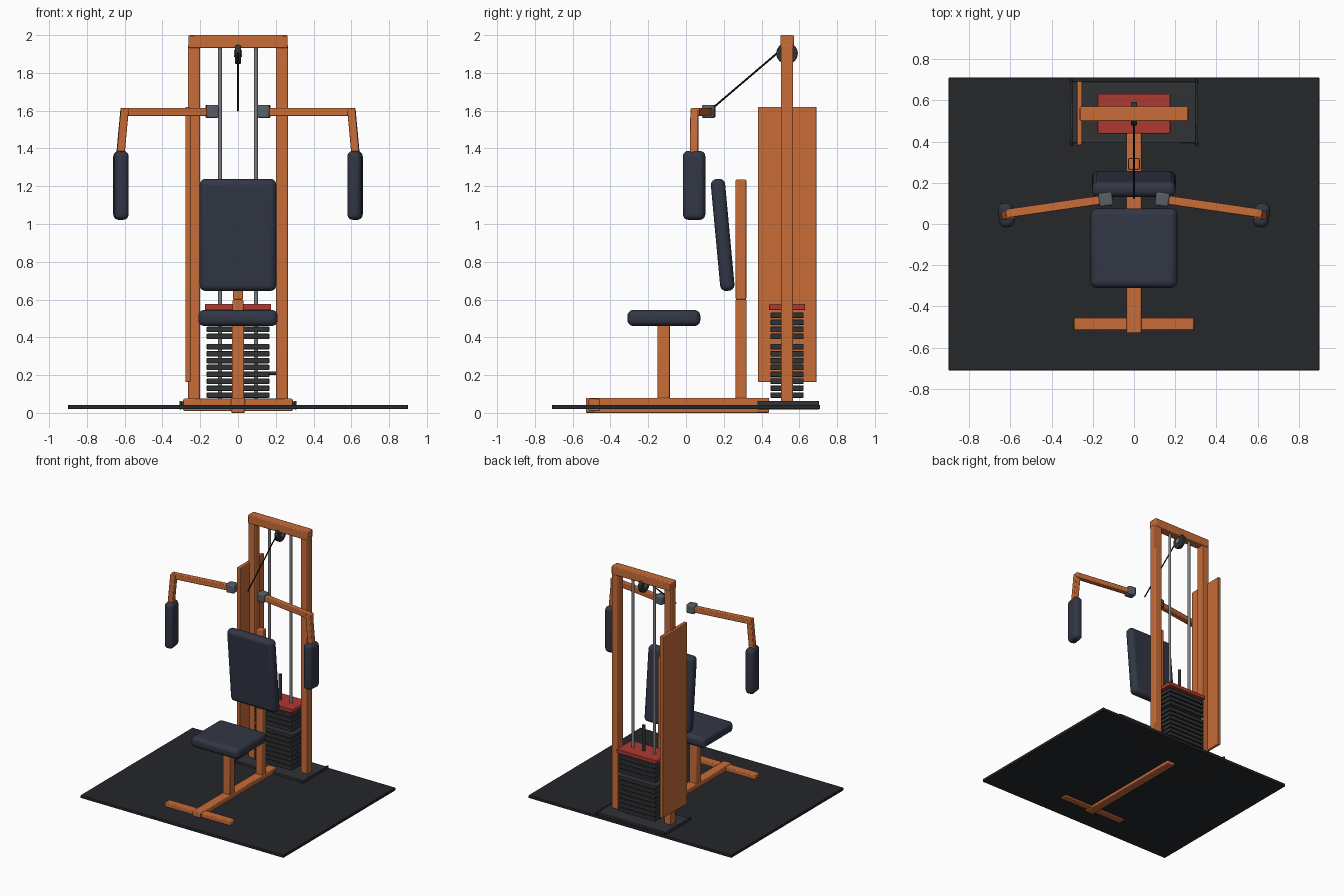
import bpy, math
from mathutils import Vector, Matrix

if "Cube" in bpy.data.objects:
    bpy.data.objects.remove(bpy.data.objects["Cube"])


def material(name, rgb):
    m = bpy.data.materials.new(name)
    m.diffuse_color = (*rgb, 1)
    m.use_nodes = True
    m.node_tree.nodes["Principled BSDF"].inputs["Base Color"].default_value = m.diffuse_color
    return m


ORANGE = material("orange_paint", (0.58, 0.15, 0.04))
PAD = material("pad_vinyl", (0.032, 0.038, 0.06))
MAT = material("mat_rubber", (0.018, 0.02, 0.023))
DARK = material("dark_iron", (0.03, 0.032, 0.036))
STEEL = material("steel", (0.2, 0.21, 0.22))
BLOCK = material("grey_block", (0.1, 0.115, 0.135))
RED = material("red_plate", (0.42, 0.04, 0.03))
CABLE = material("cable_black", (0.008, 0.008, 0.009))


def finish(ob, name, mat, bevel=0, segments=2):
    ob.name = name
    ob.data.materials.append(mat)
    if bevel:
        b = ob.modifiers.new("bevel", "BEVEL")
        b.width, b.segments = bevel, segments
    bpy.ops.object.shade_smooth_by_angle(angle=math.radians(35))
    return ob


def box(name, x, y, z, mat, bevel=0.006, segments=2, rot=(0, 0, 0)):
    """Box from (min, max) ranges, optionally turned about its centre."""
    r = (x, y, z)
    bpy.ops.mesh.primitive_cube_add(size=1, location=[(a + b) / 2 for a, b in r], rotation=rot)
    ob = bpy.context.object
    ob.data.transform(Matrix.Diagonal([b - a for a, b in r] + [1]))
    return finish(ob, name, mat, bevel, segments)


def rod(name, a, b, radius, mat, sides=16, bevel=0):
    a, b = Vector(a), Vector(b)
    d = b - a
    bpy.ops.mesh.primitive_cylinder_add(vertices=sides, radius=radius, depth=d.length,
                                        location=(a + b) / 2, rotation=d.to_track_quat("Z", "Y").to_euler())
    return finish(bpy.context.object, name, mat, bevel)


def beam(name, a, b, w, mat):
    """Square tube running between two points."""
    a, b = Vector(a), Vector(b)
    d = b - a
    bpy.ops.mesh.primitive_cube_add(size=1, location=(a + b) / 2,
                                    rotation=d.to_track_quat("Z", "Y").to_euler())
    ob = bpy.context.object
    ob.data.transform(Matrix.Diagonal((w, w, d.length, 1)))
    return finish(ob, name, mat, 0.005)


YC = 0.535  # depth of the weight tower

# Floor mat and base
box("floor_mat", (-0.9, 0.9), (-0.71, 0.71), (0.02, 0.043), MAT, 0.003)
box("base_beam", (-0.036, 0.036), (-0.53, 0.44), (0, 0.08), ORANGE)
box("front_foot", (-0.29, 0.29), (-0.515, -0.455), (0.01, 0.075), ORANGE)
box("tower_base", (-0.3, 0.3), (0.392, 0.692), (0.022, 0.06), DARK, 0.004)

# Tower frame
box("top_beam", (-0.262, 0.262), (YC - 0.036, YC + 0.036), (1.932, 2.0), ORANGE)
box("side_panel", (-0.278, -0.252), (0.382, 0.692), (0.163, 1.62), ORANGE, 0.005)
for s, side in ((-1, "left"), (1, "right")):
    box(side + "_upright", sorted((s * 0.202, s * 0.264)), (YC - 0.032, YC + 0.032), (0.055, 1.95), ORANGE)
    box(side + "_base_rail", sorted((s * 0.298, s * 0.311)), (0.378, 0.704), (0.018, 0.064), DARK, 0.003)
    rod(side + "_guide_rod", (s * 0.095, YC, 0.06), (s * 0.095, YC, 1.935), 0.011, STEEL)

# Weight stack: resting plates, lifted plates, red top plate
levels = [0.08 + 0.0365 * i for i in range(8)] + [0.39 + 0.0372 * i for i in range(4)]
for i, z in enumerate(levels):
    box(f"weight_plate_{i + 1}", (-0.166, 0.166), (YC - 0.088, YC + 0.088), (z, z + 0.029), DARK, 0.004)
box("top_plate", (-0.176, 0.176), (YC - 0.096, YC + 0.096), (0.545, 0.576), RED, 0.004)
rod("stack_stem", (0, YC, 0.36), (0, YC, 0.78), 0.012, DARK)
rod("selector_pin", (0.12, YC, 0.21), (0.205, YC, 0.21), 0.009, DARK)

# Pulley and cable
rod("pulley", (-0.015, YC, 1.903), (0.015, YC, 1.903), 0.057, DARK, 32, 0.005)
rod("pulley_hub", (-0.02, YC, 1.903), (0.02, YC, 1.903), 0.018, STEEL)
rod("cable", (0, 0.125, 1.6), (0, 0.495, 1.915), 0.005, CABLE, 10)

# Seat and back support
box("seat_post", (-0.032, 0.032), (-0.15, -0.086), (0.07, 0.47), ORANGE)
box("seat", (-0.21, 0.21), (-0.31, 0.076), (0.46, 0.545), PAD, 0.032, 5)
box("back_post_lower", (-0.028, 0.028), (0.262, 0.32), (0.07, 0.6), ORANGE)
box("back_post_upper", (-0.027, 0.027), (0.263, 0.319), (0.6, 1.235), ORANGE)
box("backrest", (-0.203, 0.203), (0.156, 0.232), (0.645, 1.24), PAD, 0.032, 5,
    rot=(math.radians(5.3), 0, 0))

# Press arms with pivots and pads
for s, side in ((-1, "left"), (1, "right")):
    turn = (0, 0, -s * math.radians(8))
    box(side + "_pivot", sorted((s * 0.104, s * 0.17)), (0.087, 0.153), (1.562, 1.63), BLOCK, 0.008, 2, turn)
    beam(side + "_arm", (s * 0.14, 0.12, 1.593), (s * 0.62, 0.05, 1.593), 0.042, ORANGE)
    beam(side + "_drop_tube", (s * 0.6, 0.045, 1.61), (s * 0.626, 0.043, 1.33), 0.042, ORANGE)
    box(side + "_arm_pad", sorted((s * 0.583, s * 0.657)), (-0.016, 0.102), (1.022, 1.387), PAD, 0.03, 5, turn)
